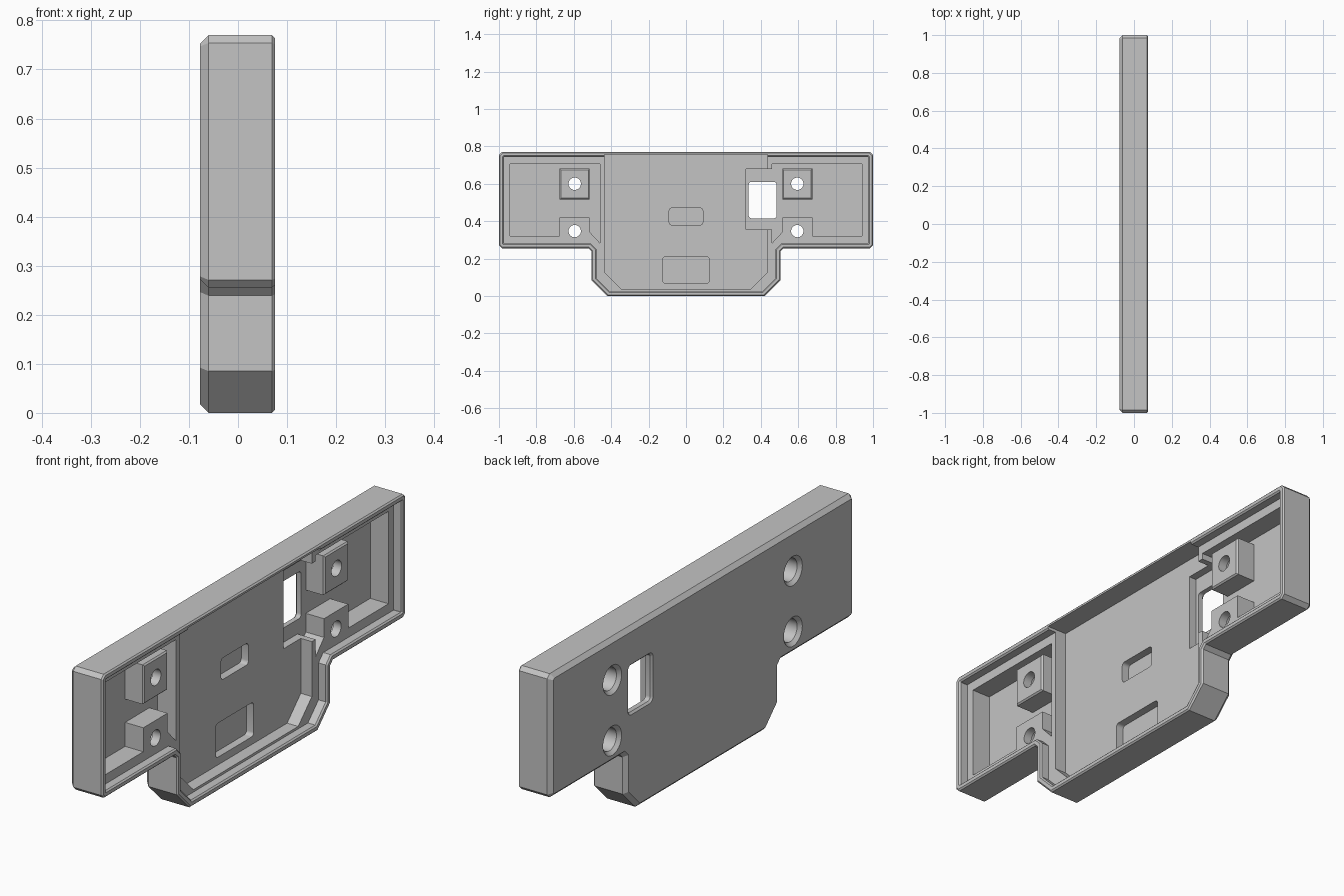
import bpy, bmesh, math
from mathutils import Vector

if "Cube" in bpy.data.objects:
    bpy.data.objects.remove(bpy.data.objects["Cube"])

grey = bpy.data.materials.new("light_grey")
grey.use_nodes = True
COLOR = (0.55, 0.55, 0.55, 1)
grey.diffuse_color = COLOR
grey.node_tree.nodes["Principled BSDF"].inputs["Base Color"].default_value = COLOR

FRONT, BACK = 0.075, -0.077
LEDGE, FLOOR, POCKET = 0.036, -0.015, -0.048
OUT = 0.1    # where cutters leave the open side


def mirrored(poly):
    return [(-y, z) for y, z in reversed(poly)]


def inset(poly, d):
    """Move every edge of a counter-clockwise (y, z) outline inward by d."""
    pts = [Vector(p) for p in poly]
    result = []
    for i, p in enumerate(pts):
        a = (p - pts[i - 1]).normalized()
        b = (pts[(i + 1) % len(pts)] - p).normalized()
        na, nb = Vector((-a.y, a.x)), Vector((-b.y, b.x))
        result.append(p + (na + nb) * d / (1 + na.dot(nb)))
    return result


def loft(name, poly, sections):
    """Solid along x through (x, inset) sections of one outline."""
    bm = bmesh.new()
    rings = [[bm.verts.new((x, q[0], q[1])) for q in inset(poly, d)] for x, d in sections]
    n = len(poly)
    for r, s in zip(rings, rings[1:]):
        for i in range(n):
            j = (i + 1) % n
            bm.faces.new((r[i], r[j], s[j], s[i]))
    bm.faces.new(rings[0])
    bm.faces.new(rings[-1])
    bmesh.ops.recalc_face_normals(bm, faces=bm.faces)
    mesh = bpy.data.meshes.new(name)
    bm.to_mesh(mesh)
    bm.free()
    mesh.materials.append(grey)
    obj = bpy.data.objects.new(name, mesh)
    bpy.context.collection.objects.link(obj)
    return obj


def combine(target, tool, operation="DIFFERENCE"):
    mod = target.modifiers.new("shape", "BOOLEAN")
    mod.operation, mod.solver, mod.object = operation, "EXACT", tool
    bpy.context.view_layer.update()
    deps = bpy.context.evaluated_depsgraph_get()
    mesh = bpy.data.meshes.new_from_object(target.evaluated_get(deps))
    target.modifiers.clear()
    target.data = mesh
    bpy.data.objects.remove(tool)


def rect(y0, y1, z0, z1, r=0.0):
    if not r:
        return [(y0, z0), (y1, z0), (y1, z1), (y0, z1)]
    pts = []
    for k, (y, z) in enumerate([(y0 + r, z0 + r), (y1 - r, z0 + r),
                                (y1 - r, z1 - r), (y0 + r, z1 - r)]):
        for s in range(5):
            a = math.pi * (1 + k / 2 + s / 8)
            pts.append((y + r * math.cos(a), z + r * math.sin(a)))
    return pts


def circle(y, z, r, n=32):
    return [(y + r * math.cos(2 * math.pi * i / n), z + r * math.sin(2 * math.pi * i / n))
            for i in range(n)]


# Outer shell: wide upper wings with a narrower chamfered lower middle
half = [(0.42, 0), (0.505, 0.085), (0.505, 0.239), (0.521, 0.255), (0.984, 0.255),
        (1, 0.271), (1, 0.754), (0.984, 0.77)]
outline = half + mirrored(half)
shell = loft("shell", outline, [(BACK, 0.017), (-0.06, 0), (0.069, 0), (FRONT, 0.006)])

# Ledge inside the rim
combine(shell, loft("ledge_cut", outline, [(LEDGE, 0.026), (0.069, 0.026), (0.085, 0.01)]))

# Middle bay
bay_half = [(0.345, 0.036), (0.435, 0.126), (0.435, 0.756)]
combine(shell, loft("bay_cut", bay_half + mirrored(bay_half), [(FLOOR, 0), (OUT, 0)]))

# Deep wing pockets, leaving the lower screw blocks standing
pocket = [(0.46, 0.283), (0.515, 0.342), (0.515, 0.42), (0.675, 0.42),
          (0.675, 0.32), (0.94, 0.32), (0.94, 0.705), (0.46, 0.705)]
for outline_part in (pocket, mirrored(pocket)):
    combine(shell, loft("pocket_cut", outline_part, [(POCKET, 0), (OUT, 0)]))

# Notch around the window, opening into the wing pocket
combine(shell, loft("notch_cut", rect(0.32, 0.48, 0.355, 0.68), [(POCKET, 0), (OUT, 0)]))

# Two shallow recesses in the bay floor
for shape in (rect(-0.09, 0.09, 0.38, 0.47, 0.015), rect(-0.125, 0.125, 0.068, 0.21, 0.015)):
    combine(shell, loft("recess_cut", shape, [(POCKET, 0), (0.02, 0)]))

# Window through the back
combine(shell, loft("window_cut", rect(0.335, 0.485, 0.415, 0.61, 0.015),
                    [(BACK - 0.01, -0.018), (BACK + 0.008, 0), (0, 0)]))

# Upper screw blocks and the stepped screw holes
for side in (-1, 1):
    y = side * 0.595
    block = rect(y - 0.08, y + 0.08, 0.517, 0.681)
    combine(shell, loft("block", block, [(-0.06, 0), (0.032, 0), (0.038, 0.006)]), "UNION")
    for z in (0.6, 0.347):
        combine(shell, loft("hole_cut", circle(y, z, 0.033), [(-0.02, 0), (OUT, 0)]))
        combine(shell, loft("counterbore_cut", circle(y, z, 0.047),
                            [(BACK - 0.01, -0.024), (BACK + 0.014, 0), (0, 0)]))

# Smooth round walls, sharp edges elsewhere
bpy.ops.object.select_all(action="DESELECT")
shell.select_set(True)
bpy.context.view_layer.objects.active = shell
bpy.ops.object.shade_smooth_by_angle(angle=math.radians(25))
